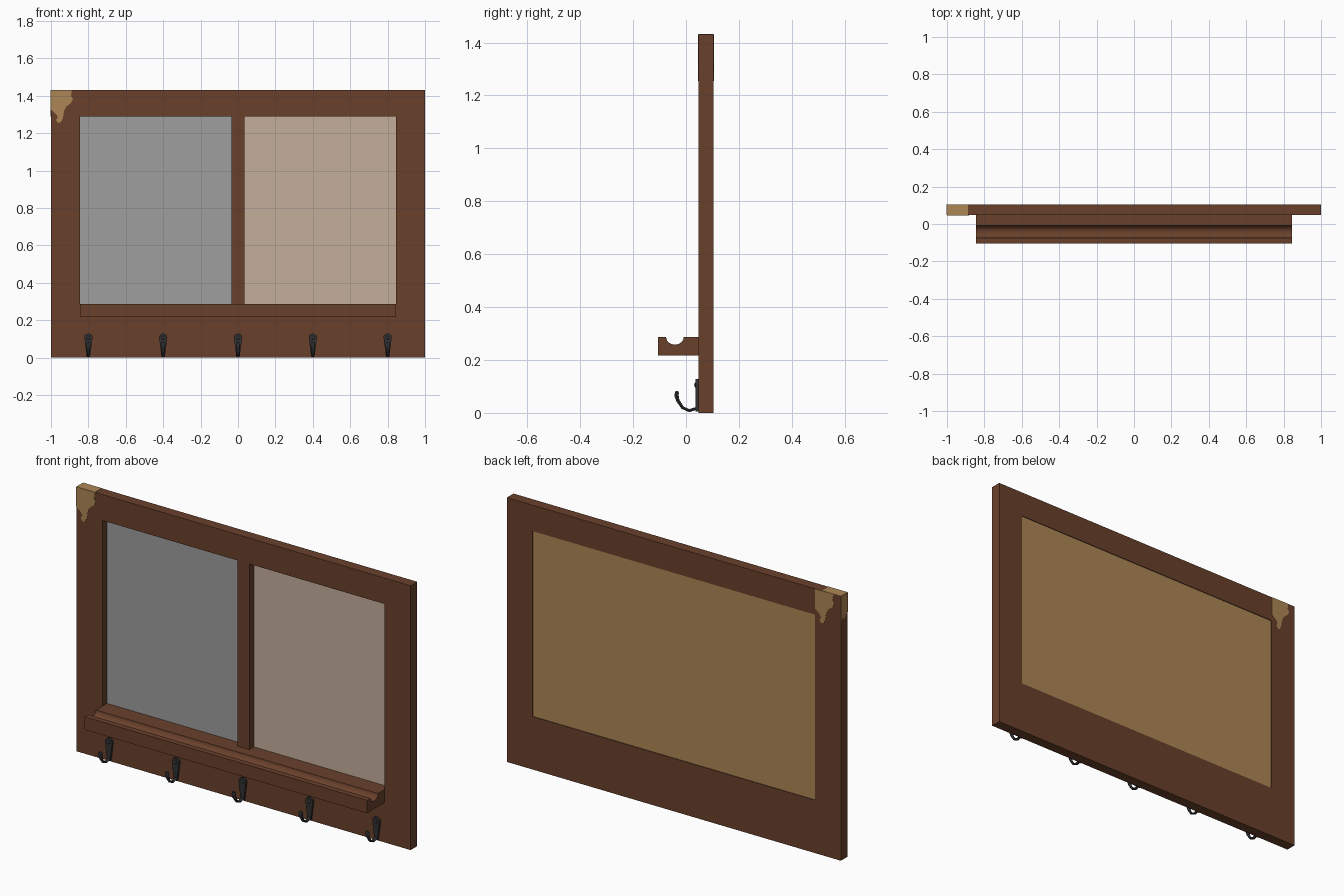
import bpy, bmesh, math
from mathutils import Vector

if "Cube" in bpy.data.objects:
    bpy.data.objects.remove(bpy.data.objects["Cube"])


def material(name, rgb):
    m = bpy.data.materials.new(name)
    m.diffuse_color = (*rgb, 1)
    m.use_nodes = True
    m.node_tree.nodes["Principled BSDF"].inputs["Base Color"].default_value = m.diffuse_color
    return m


WOOD = material("brown stained wood", (0.141, 0.051, 0.024))
BARE = material("bare wood", (0.413, 0.238, 0.089))
GREY = material("mirror grey", (0.342, 0.342, 0.342))
BEIGE = material("pinboard beige", (0.546, 0.423, 0.323))
IRON = material("dark iron", (0.03, 0.03, 0.032))

FRONT, BACK = 0.047, 0.104      # frame thickness in y
INNER, TOP = 0.845, 1.43        # inner edge of the stiles, overall height
SILL, HEAD = 0.286, 1.29        # opening in z


def finish(name, bm, mat, smooth=False):
    bmesh.ops.recalc_face_normals(bm, faces=bm.faces)
    me = bpy.data.meshes.new(name)
    bm.to_mesh(me)
    bm.free()
    me.materials.append(mat)
    ob = bpy.data.objects.new(name, me)
    bpy.context.collection.objects.link(ob)
    if smooth:
        bpy.ops.object.select_all(action='DESELECT')
        ob.select_set(True)
        bpy.context.view_layer.objects.active = ob
        bpy.ops.object.shade_smooth_by_angle(angle=math.radians(40))
    return ob


def prism(name, points, offset, mat, smooth=False):
    """Flat outline of 3D points extruded along offset."""
    bm = bmesh.new()
    face = bm.faces.new([bm.verts.new(p) for p in points])
    new = bmesh.ops.extrude_face_region(bm, geom=[face], use_keep_orig=True)["geom"]
    bmesh.ops.translate(bm, vec=offset,
                        verts=[v for v in new if isinstance(v, bmesh.types.BMVert)])
    return finish(name, bm, mat, smooth)


def box(name, x0, x1, y0, y1, z0, z1, mat):
    return prism(name, [(x0, y0, z0), (x1, y0, z0), (x1, y0, z1), (x0, y0, z1)],
                 (0, y1 - y0, 0), mat)


# Frame
box("left_stile", -1, -INNER, FRONT, BACK, 0, TOP, WOOD)
box("right_stile", INNER, 1, FRONT, BACK, 0, TOP, WOOD)
box("top_rail", -INNER, INNER, FRONT, BACK, HEAD, TOP, WOOD)
box("hook_rail", -INNER, INNER, FRONT, BACK, 0, 0.216, WOOD)
box("centre_bar", -0.035, 0.035, FRONT, 0.09, SILL, HEAD, WOOD)

# Panels in the opening
box("mirror_panel", -INNER, -0.035, 0.085, 0.092, SILL, HEAD, GREY)
box("pinboard_panel", 0.035, INNER, 0.085, 0.092, SILL, HEAD, BEIGE)
box("back_board", -INNER, INNER, 0.092, 0.1, SILL, HEAD, BARE)

# Shelf with a rounded groove along its top
groove = [(-0.042 - 0.033 * math.cos(a), SILL - 0.028 * math.sin(a))
          for a in (math.pi * i / 12 for i in range(13))]
profile = [(-0.105, 0.216), (-0.105, SILL)] + groove + [(BACK, SILL), (BACK, 0.216)]
prism("grooved_shelf", [(-INNER, y, z) for y, z in profile], (2 * INNER, 0, 0), WOOD, True)

# Worn corner: the same chip outline on front and back, joined over top and side
chip = [(0, 0), (.112, 0), (.107, .032), (.118, .048), (.107, .07), (.08, .09),
        (.07, .112), (.064, .15), (.053, .171), (.037, .176), (.027, .16),
        (.037, .144), (.027, .128), (0, .105)]
T = 0.0015
prism("worn_patch_front", [(-1 + u, FRONT - T, TOP - d) for u, d in chip], (0, T, 0), BARE)
prism("worn_patch_back", [(-INNER - u, BACK, TOP - d) for u, d in chip], (0, T, 0), BARE)
box("worn_patch_top", -1, -0.888, FRONT, BACK, TOP, TOP + T, BARE)
side = [(FRONT, TOP), (BACK, TOP), (BACK, 1.29), (0.09, 1.31), (0.078, 1.295),
        (0.065, 1.315), (FRONT, 1.325)]
prism("worn_patch_side", [(-1 - T, y, z) for y, z in side], (T, 0, 0), BARE)


def hook_plate(name, x):
    """Tapered backplate, rounded at the top, narrow at the bottom."""
    outline = [(x - 0.009, 0.006), (x + 0.009, 0.006)]
    outline += [(x + 0.022 * math.cos(a), 0.108 + 0.02 * math.sin(a))
                for a in (math.pi * i / 10 for i in range(11))]
    prism(name, [(px, 0.036, pz) for px, pz in outline], (0, FRONT - 0.036, 0), IRON)


def hook_arm(name, x):
    """Round arm swept along a smooth curve, swelling at the tip."""
    path = [(.043, .05), (.042, .018), (.012, .0085), (-.013, .02),
            (-.031, .047), (-.036, .066), (-.034, .078), (-.031, .082)]
    radii = [.008, .008, .007, .007, .008, .01, .009, .003]
    bm = bmesh.new()
    rings = []
    for i, (y, z) in enumerate(path):
        a, b = path[max(i - 1, 0)], path[min(i + 1, len(path) - 1)]
        t = Vector((0, b[0] - a[0], b[1] - a[1])).normalized()
        n = Vector((0, -t.z, t.y))
        rings.append([bm.verts.new(Vector((x, y, z)) + radii[i] *
                      (Vector((1.2 * math.cos(k * math.pi / 5), 0, 0))
                       + 0.85 * math.sin(k * math.pi / 5) * n)) for k in range(10)])
    for r, s in zip(rings, rings[1:]):
        for k in range(10):
            bm.faces.new((r[k], r[(k + 1) % 10], s[(k + 1) % 10], s[k]))
    bm.faces.new(rings[0])
    bm.faces.new(rings[-1])
    finish(name, bm, IRON, True)


def hook_screw(name, x):
    """Small domed screw head on the plate."""
    bm = bmesh.new()
    bmesh.ops.create_uvsphere(bm, u_segments=10, v_segments=6, radius=0.01)
    bmesh.ops.scale(bm, vec=(1, 0.5, 1), verts=bm.verts)
    bmesh.ops.translate(bm, vec=(x, 0.036, 0.106), verts=bm.verts)
    finish(name, bm, IRON, True)


# Row of five coat hooks
for i in range(5):
    hx = -0.8 + 0.4 * i
    hook_plate(f"hook_plate_{i + 1}", hx)
    hook_arm(f"hook_arm_{i + 1}", hx)
    hook_screw(f"hook_screw_{i + 1}", hx)
